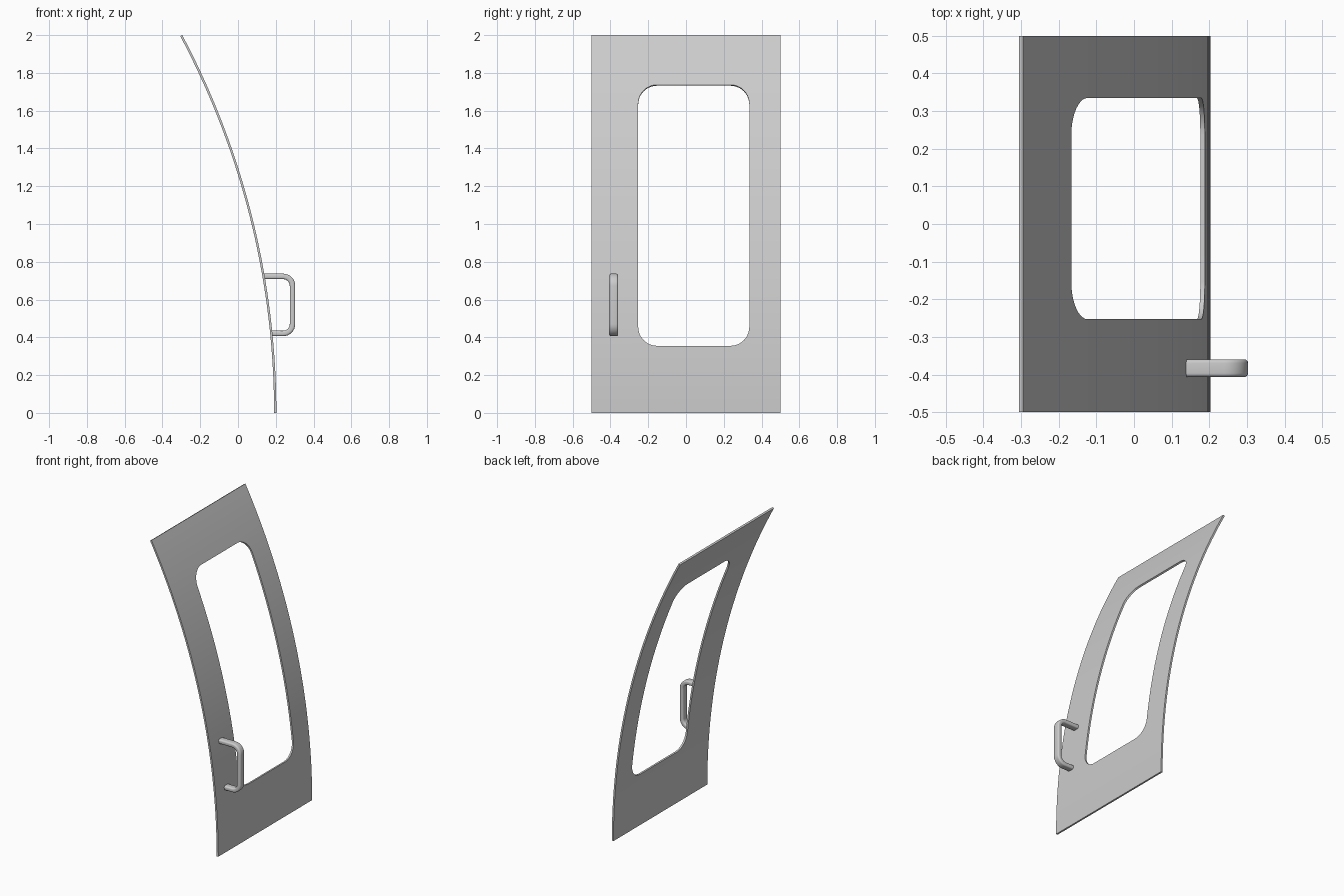
import bpy, bmesh
from math import sin, cos, pi, sqrt
from mathutils import Vector

if "Cube" in bpy.data.objects:
    bpy.data.objects.remove(bpy.data.objects["Cube"])

R_OUT, THICK, X_BASE = 4.265, 0.012, 0.203
CX = X_BASE - R_OUT                       # axis of the curved panel, at z = 0
WY0, WY1, WZ0, WZ1, WR = -0.253, 0.335, 0.355, 1.737, 0.1


def finish(name, bm):
    bmesh.ops.recalc_face_normals(bm, faces=bm.faces[:])
    me = bpy.data.meshes.new(name)
    bm.to_mesh(me)
    bm.free()
    ob = bpy.data.objects.new(name, me)
    bpy.context.collection.objects.link(ob)
    bpy.ops.object.select_all(action='DESELECT')
    ob.select_set(True)
    bpy.context.view_layer.objects.active = ob
    bpy.ops.object.shade_smooth_by_angle(angle=0.6)
    return ob


def surface_x(z):
    return CX + sqrt(R_OUT ** 2 - z * z)


# Curved door panel with rounded window: rows of (z, corner inset, open above)
N = 10
rows = [(WZ0 * i / 6, WR, False) for i in range(6)]
arc = [(WR * (1 - cos(a)), WR * (1 - sin(a))) for a in (pi / 2 * i / N for i in range(N + 1))]
rows += [(WZ0 + h, inset, True) for h, inset in arc]
zs, ze = WZ0 + WR, WZ1 - WR
rows += [(zs + (ze - zs) * i / 20, 0, True) for i in range(1, 20)]
rows += [(WZ1 - h, inset, h > 1e-6) for h, inset in reversed(arc)]
rows += [(WZ1 + (2 - WZ1) * i / 5, WR, False) for i in range(1, 6)]

bm = bmesh.new()
grid = [[bm.verts.new((surface_x(z), y, z)) for y in (-0.5, WY0 + d, WY1 - d, 0.5)]
        for z, d, _ in rows]
for i in range(len(rows) - 1):
    for j in range(3):
        if not (j == 1 and rows[i][2]):
            bm.faces.new((grid[i][j], grid[i][j + 1], grid[i + 1][j + 1], grid[i + 1][j]))
ext = bmesh.ops.extrude_face_region(bm, geom=bm.faces[:], use_keep_orig=True)
k = (R_OUT - THICK) / R_OUT
for v in ext["geom"]:
    if isinstance(v, bmesh.types.BMVert):
        v.co.x = CX + (v.co.x - CX) * k
        v.co.z *= k
finish("door_panel", bm)

# Pull handle: rounded rectangular section swept along a U path
HY, HW, HT, HR = -0.383, 0.047, 0.029, 0.01
Z0, Z1, XO, BEND = 0.4205, 0.7225, 0.2885, 0.05
path = [(surface_x(Z1) - 0.004, Z1, 0.0)]  # x, z, direction of the outer side
path += [(XO - BEND + BEND * sin(a), Z1 - BEND + BEND * cos(a), a)
         for a in (pi / 2 * i / 8 for i in range(9))]
path += [(XO - BEND + BEND * sin(a), Z0 + BEND + BEND * cos(a), a)
         for a in (pi / 2 + pi / 2 * i / 8 for i in range(9))]
path += [(surface_x(Z0) - 0.004, Z0, pi)]
section = []
for q, (sy, st) in enumerate(((1, 1), (-1, 1), (-1, -1), (1, -1))):
    for i in range(5):
        a = pi / 2 * (q + i / 4)
        section.append((sy * (HW / 2 - HR) + HR * cos(a), st * (HT / 2 - HR) + HR * sin(a)))

bm = bmesh.new()
rings = [[bm.verts.new(Vector((x + t * sin(a), HY + y, z + t * cos(a)))) for y, t in section]
         for x, z, a in path]
n = len(section)
for r0, r1 in zip(rings, rings[1:]):
    for i in range(n):
        bm.faces.new((r0[i], r0[(i + 1) % n], r1[(i + 1) % n], r1[i]))
bm.faces.new(rings[0])
bm.faces.new(rings[-1])
finish("pull_handle", bm)
